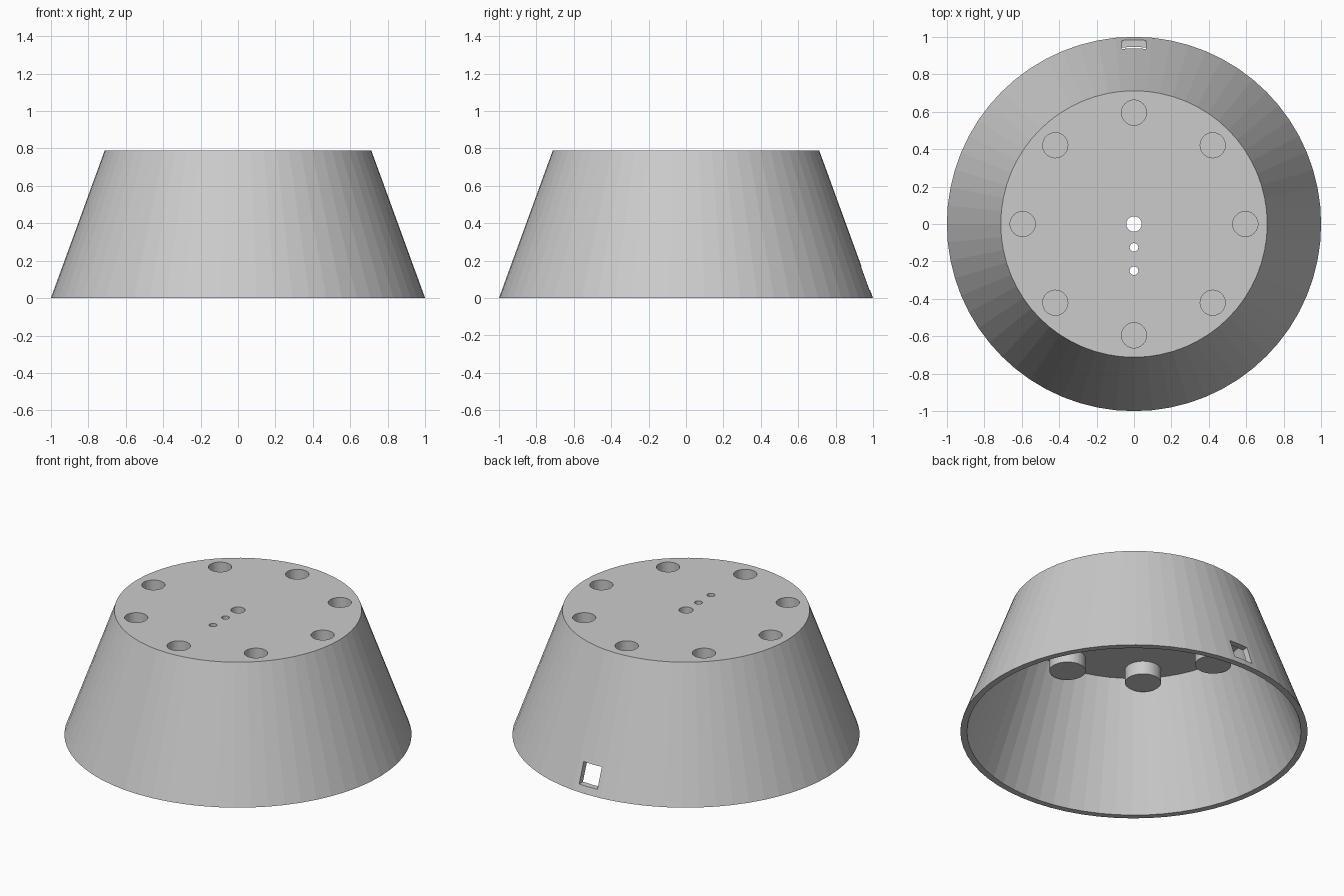
import bpy, bmesh
from math import sin, cos, pi
from mathutils import Matrix

if "Cube" in bpy.data.objects:
    bpy.data.objects.remove(bpy.data.objects["Cube"])

H, R_BASE, R_TOP, SEG = 0.79, 1.0, 0.712, 64
WALL, CEILING = 0.038, 0.75
SLOPE = (R_BASE - R_TOP) / H
CUPS = [(0.595 * cos(i * pi / 4), 0.595 * sin(i * pi / 4)) for i in range(8)]


def add_cone(bm, x, y, z0, z1, r0, r1=None, seg=48):
    bmesh.ops.create_cone(
        bm, cap_ends=True, segments=seg, radius1=r0,
        radius2=r0 if r1 is None else r1, depth=z1 - z0,
        matrix=Matrix.Translation((x, y, (z0 + z1) / 2)))


def finish(name, bm):
    bmesh.ops.recalc_face_normals(bm, faces=bm.faces[:])
    mesh = bpy.data.meshes.new(name)
    bm.to_mesh(mesh)
    bm.free()
    obj = bpy.data.objects.new(name, mesh)
    bpy.context.collection.objects.link(obj)
    return obj


def combine(target, tool, operation):
    mod = target.modifiers.new(operation.lower(), 'BOOLEAN')
    mod.operation = operation
    mod.solver = 'EXACT'
    mod.object = tool
    tool.hide_render = True
    bpy.context.view_layer.objects.active = target
    bpy.ops.object.modifier_apply(modifier=mod.name)
    bpy.data.objects.remove(tool)


# Tapered outer body
bm = bmesh.new()
add_cone(bm, 0, 0, 0, H, R_BASE, R_TOP, SEG)
body = finish("tapered_base", bm)

# Hollow interior, open at the bottom
bm = bmesh.new()
low = -0.1
add_cone(bm, 0, 0, low, CEILING, R_BASE - WALL - SLOPE * low,
         R_BASE - WALL - SLOPE * CEILING, SEG)
combine(body, finish("interior_cutter", bm), 'DIFFERENCE')

# Ring of bosses hanging under the top plate
bm = bmesh.new()
for x, y in CUPS:
    add_cone(bm, x, y, 0.666, 0.77, 0.104)
combine(body, finish("bosses", bm), 'UNION')

# Blind sockets, centre through-holes and the cable window at the back
bm = bmesh.new()
for x, y in CUPS:
    add_cone(bm, x, y, 0.707, H + 0.1, 0.067)
for y, r in ((0, 0.041), (-0.125, 0.023), (-0.25, 0.023)):
    add_cone(bm, 0, y, 0.6, H + 0.1, r, seg=32)
bmesh.ops.create_cube(bm, size=1, matrix=Matrix.Translation((0, 0.95, 0.105))
                      @ Matrix.Diagonal((0.128, 0.3, 0.125, 1)))
combine(body, finish("hole_cutter", bm), 'DIFFERENCE')
